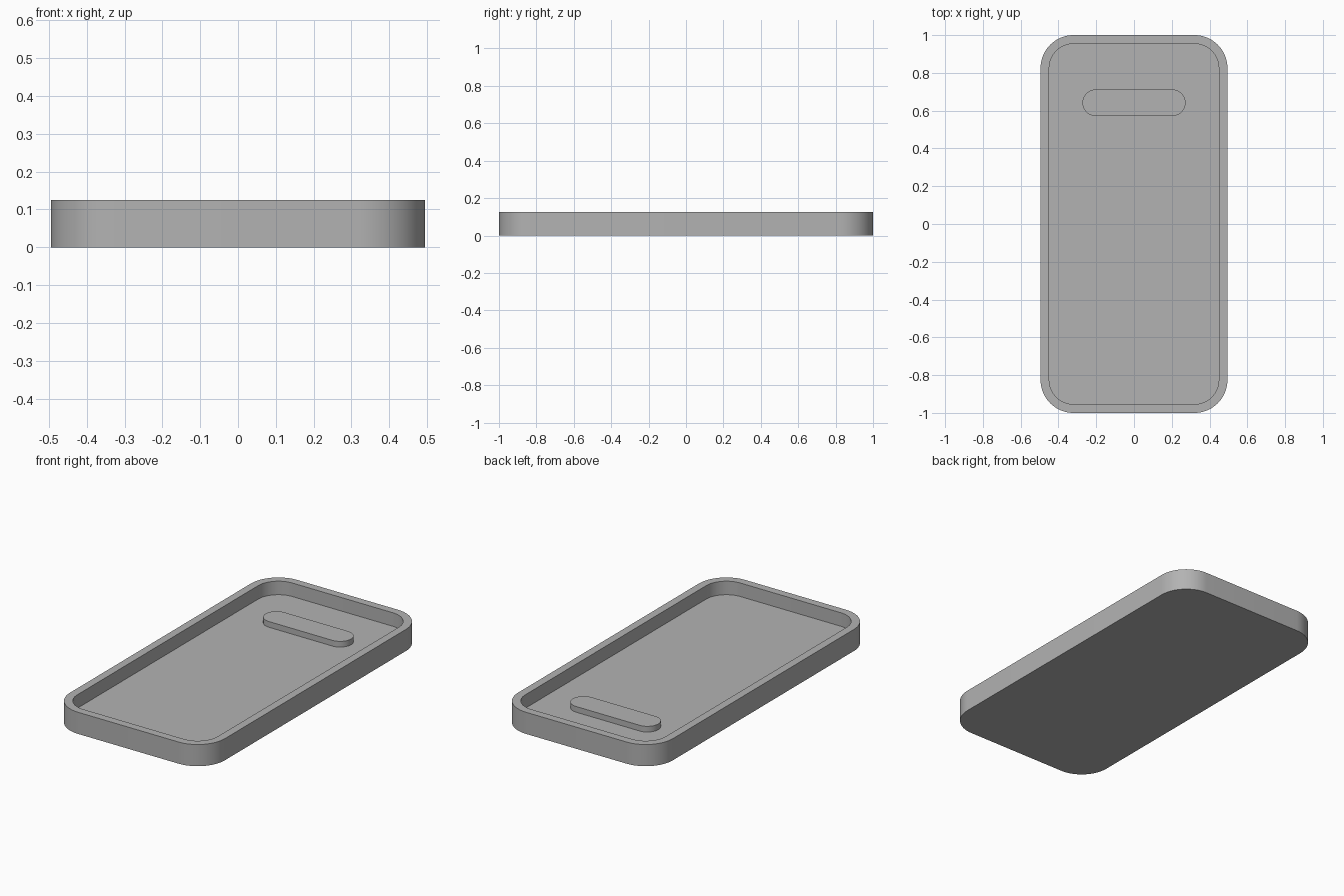
import bpy, bmesh, math

cube = bpy.data.objects.get("Cube")
if cube:
    bpy.data.objects.remove(cube, do_unlink=True)

GREY = (0.45, 0.45, 0.45, 1)
grey = bpy.data.materials.new("plain grey")
grey.use_nodes = True
grey.diffuse_color = GREY
grey.node_tree.nodes["Principled BSDF"].inputs["Base Color"].default_value = GREY

HEIGHT, FLOOR, WALL = 0.125, 0.047, 0.046
HALF_X, HALF_Y, CORNER = 0.495, 1.0, 0.175


def rounded_ring(bm, hx, hy, r, z, cy=0, steps=16):
    """Ring of vertices around a rounded rectangle."""
    ring = []
    for quarter, (sx, sy) in enumerate([(1, 1), (-1, 1), (-1, -1), (1, -1)]):
        for i in range(steps + 1):
            a = (quarter + i / steps) * math.pi / 2
            ring.append(bm.verts.new((sx * (hx - r) + r * math.cos(a),
                                      cy + sy * (hy - r) + r * math.sin(a), z)))
    return ring


def build(name, sections, cy=0):
    """Skin a stack of rounded rectangles and cap both ends."""
    bm = bmesh.new()
    rings = [rounded_ring(bm, *s, cy) for s in sections]
    for lower, upper in zip(rings, rings[1:]):
        for i in range(len(lower)):
            j = (i + 1) % len(lower)
            bm.faces.new((lower[i], lower[j], upper[j], upper[i]))
    bm.faces.new(rings[0][::-1])
    bm.faces.new(rings[-1])
    bmesh.ops.remove_doubles(bm, verts=bm.verts, dist=1e-5)
    bmesh.ops.recalc_face_normals(bm, faces=bm.faces)
    mesh = bpy.data.meshes.new(name)
    bm.to_mesh(mesh)
    bm.free()
    mesh.materials.append(grey)
    obj = bpy.data.objects.new(name, mesh)
    bpy.context.collection.objects.link(obj)
    bpy.ops.object.select_all(action='DESELECT')
    obj.select_set(True)
    bpy.context.view_layer.objects.active = obj
    bpy.ops.object.shade_smooth_by_angle(angle=math.radians(30))
    return obj


# Open tray: outer wall, flat rim, inner wall and floor
outer = (HALF_X, HALF_Y, CORNER)
inner = tuple(v - WALL for v in outer)
build("tray", [(*outer, 0), (*outer, HEIGHT), (*inner, HEIGHT), (*inner, FLOOR)])

# Raised pill-shaped bar near the back end
bar = (0.273, 0.07, 0.07)
build("raised_bar", [(*bar, FLOOR - 0.01), (*bar, FLOOR + 0.033)], cy=0.642)
